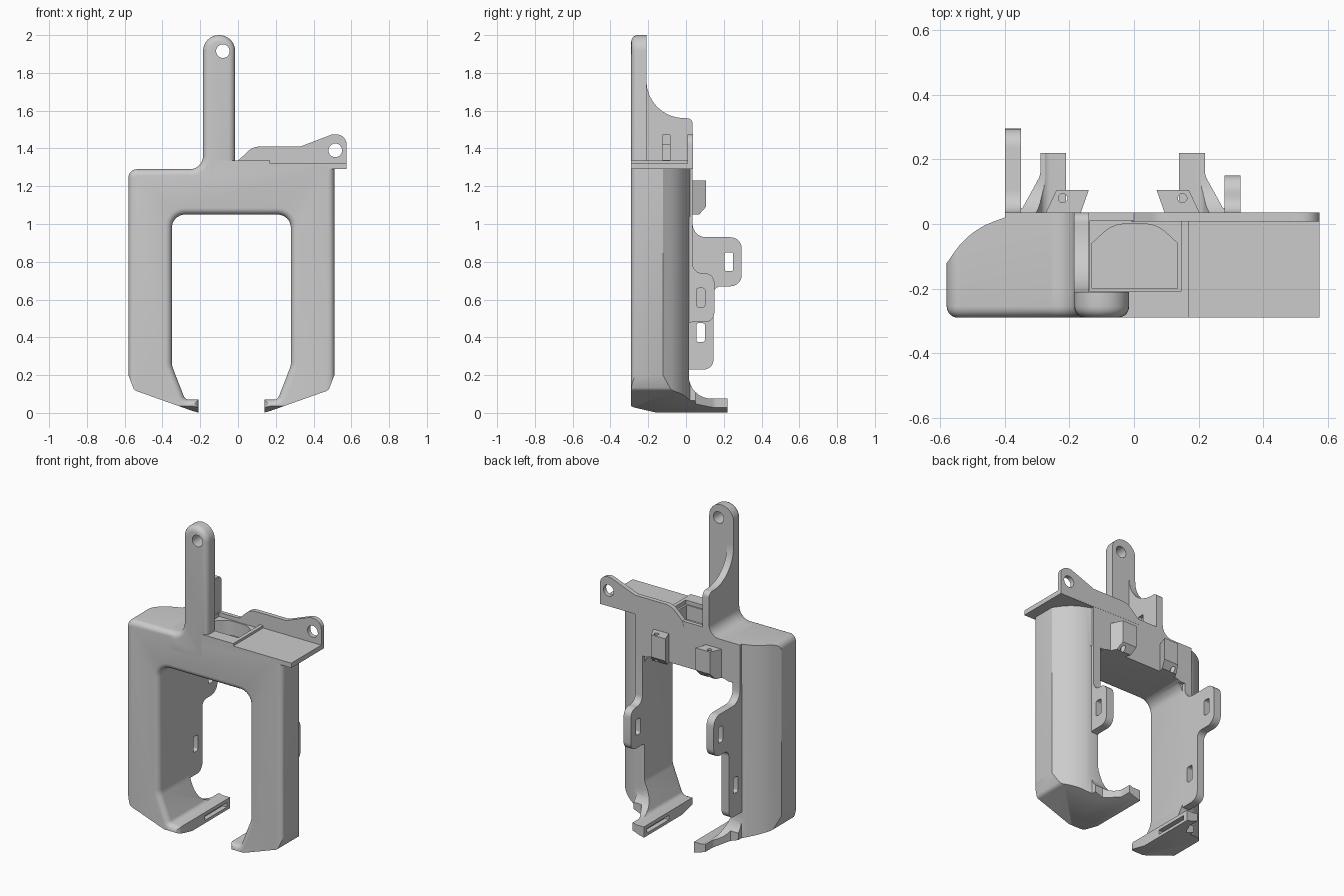
import bpy, bmesh, math
from mathutils import Vector, Matrix

cube = bpy.data.objects.get("Cube")
if cube:
    bpy.data.objects.remove(cube, do_unlink=True)

grey = bpy.data.materials.new("light_grey")
grey.use_nodes = True
COLOUR = (0.6, 0.6, 0.6, 1)
grey.diffuse_color = COLOUR
grey.node_tree.nodes["Principled BSDF"].inputs["Base Color"].default_value = COLOUR
MID = -0.035  # symmetry plane of the frame


def rounded(points, segs=8):
    """Turn (a, b, radius) corners into a 2D outline with arcs."""
    pts = [(Vector(p[:2]), p[2] if len(p) > 2 else 0) for p in points]
    out = []
    for i, (p, r) in enumerate(pts):
        if not r:
            out.append(p)
            continue
        u = (pts[i - 1][0] - p).normalized()
        v = (pts[(i + 1) % len(pts)][0] - p).normalized()
        half = u.angle(v) / 2
        centre = p + (u + v).normalized() * (r / math.sin(half))
        start = p + u * (r / math.tan(half)) - centre
        end = p + v * (r / math.tan(half)) - centre
        turn = math.pi - 2 * half
        sign = 1 if start.x * end.y - start.y * end.x > 0 else -1
        for k in range(segs + 1):
            out.append(centre + Matrix.Rotation(sign * turn * k / segs, 2) @ start)
    return out


def inset(outline, d):
    """Move every side of an outline inwards by d."""
    n = len(outline)
    area = sum(outline[i - 1].x * outline[i].y - outline[i - 1].y * outline[i].x for i in range(n))
    s = 1 if area > 0 else -1
    out = []
    for i, p in enumerate(outline):
        a = (p - outline[i - 1]).normalized()
        b = (outline[(i + 1) % n] - p).normalized()
        na, nb = Vector((-a.y, a.x)) * s, Vector((-b.y, b.x)) * s
        out.append(p + (na + nb) * (d / (1 + na.dot(nb))))
    return out


def prism(name, points, axis, lo, hi, edge=0):
    """Extrude an outline along an axis (x: y,z  y: x,z  z: x,y), rounding the low edge."""
    place = {"x": lambda p, t: (t, p.x, p.y), "y": lambda p, t: (p.x, t, p.y),
             "z": lambda p, t: (p.x, p.y, t)}[axis]
    outline = rounded(points)
    layers = [(outline, lo + edge), (outline, hi)]
    if edge:
        angles = [math.pi / 2 * k / 5 for k in range(5)]
        layers = [(inset(outline, edge * (1 - math.sin(a))), lo + edge * (1 - math.cos(a)))
                  for a in angles] + layers
    bm = bmesh.new()
    rings = [[bm.verts.new(place(p, t)) for p in pts] for pts, t in layers]
    bm.faces.new(rings[0])
    bm.faces.new(rings[-1][::-1])
    for a, b in zip(rings, rings[1:]):
        for i in range(len(a)):
            bm.faces.new((a[i], a[i - 1], b[i - 1], b[i]))
    if bm.calc_volume(signed=True) < 0:
        bmesh.ops.reverse_faces(bm, faces=bm.faces)
    mesh = bpy.data.meshes.new(name)
    bm.to_mesh(mesh)
    bm.free()
    ob = bpy.data.objects.new(name, mesh)
    bpy.context.collection.objects.link(ob)
    mesh.materials.append(grey)
    return ob


def measure(mesh):
    """Volume of a mesh and whether it is closed."""
    bm = bmesh.new()
    bm.from_mesh(mesh)
    result = bm.calc_volume(signed=True), all(e.is_manifold for e in bm.edges)
    bm.free()
    return result


def boolean(ob, tool, operation="DIFFERENCE"):
    """Combine with a tool, keeping the first solver result that is sound."""
    before, best = measure(ob.data)[0], ob.data
    mod = ob.modifiers.new("bool", "BOOLEAN")
    mod.operation, mod.object = operation, tool
    for solver in ("EXACT", "MANIFOLD"):
        mod.solver = solver
        bpy.context.view_layer.update()
        graph = bpy.context.evaluated_depsgraph_get()
        mesh = bpy.data.meshes.new_from_object(ob.evaluated_get(graph))
        volume, closed = measure(mesh)
        if 0.3 * before < volume < 0.9999 * before and (closed or best == ob.data):
            best = mesh
            if closed:
                break
    ob.modifiers.remove(mod)
    ob.data = best
    bpy.data.objects.remove(tool, do_unlink=True)


def finish(ob):
    bpy.ops.object.select_all(action="DESELECT")
    ob.select_set(True)
    bpy.context.view_layer.objects.active = ob
    bpy.ops.object.shade_smooth_by_angle(angle=math.radians(30))


def rect(a0, a1, b0, b1, r=0):
    return [(a0, b0, r), (a1, b0, r), (a1, b1, r), (a0, b1, r)]


def disc(a, b, r):
    return [(a + r * math.cos(k * math.tau / 32), b + r * math.sin(k * math.tau / 32))
            for k in range(32)]


def flip(points):
    return [(2 * MID - p[0], *p[1:]) for p in reversed(points)]


# Frame: legs, hooks and bridge, rounded at the front
inner = [(-0.21, -0.15), (-0.21, 0.07), (-0.28, 0.07, 0.03), (-0.35, 0.25, 0.1), (-0.35, 1.05, 0.07)]
front = inner + flip(inner) + [(0.51, -0.15), (0.51, 1.42), (-0.165, 1.42), (-0.165, 1.29),
                               (-0.58, 1.29, 0.045), (-0.58, -0.15)]
frame = prism("frame", front, "y", -0.29, 0.3, edge=0.035)

# Sloping undersides of the hooks and flat decks on the bridge
belly = [(-0.6, 0.253), (-0.55, 0.12, 0.03), (-0.24, 0.01), (-0.15, -0.015)]
decks = [(0.6, 1.305), (0.17, 1.305), (0.17, 1.335), (-0.155, 1.335), (-0.155, 1.5), (-0.6, 1.5)]
boolean(frame, prism("cut", belly + flip(belly) + decks, "y", -0.5, 0.5), "INTERSECT")

# Curved outer backs and hook horns in plan
plan = [(-0.62, -0.4), (-0.62, -0.18), (-0.51, -0.02, 0.25), (-0.4, 0.02), (-0.4, 0.05),
        (-0.345, 0.05), (-0.29, 0.15, 0.05), (-0.29, 0.25), (-0.2, 0.25), (-0.2, 0.05)]
boolean(frame, prism("cut", plan + flip(plan), "z", -0.3, 2.2), "INTERSECT")

# Hook sweep and back step from the side
side = [(-0.35, 0.07), (-0.28, 0.03, 0.03), (-0.15, 0), (0.22, 0), (0.22, 0.075), (0.015, 0.075, 0.12),
        (0.015, 1.04), (0.035, 1.04), (0.035, 1.6), (-0.35, 1.6)]
boolean(frame, prism("cut", side, "x", -0.8, 0.8), "INTERSECT")

# Deck pocket and slots in the hook ends
boolean(frame, prism("cut", rect(-0.138, 0.147, -0.208, 0.01), "z", 1.31, 1.4))
arch = [(-0.13, -0.2), (0.135, -0.2), (0.135, -0.06), (0.07, 0.0, 0.1), (-0.065, 0.0, 0.1), (-0.13, -0.06)]
boolean(frame, prism("cut", arch, "z", 1.22, 1.4))
for x in (-0.21, 2 * MID + 0.21):
    boolean(frame, prism("cut", rect(-0.03, 0.19, 0.02, 0.048), "x", x - 0.03, x + 0.03))
finish(frame)

# Hanging arm with filleted foot and hole
arm = prism("hanging_arm", [(-0.3, 1.15), (-0.015, 1.15), (-0.015, 2, 0.084), (-0.185, 2, 0.084),
                            (-0.185, 1.29, 0.07), (-0.3, 1.29)], "y", -0.29, -0.21, edge=0.035)
boolean(arm, prism("cut", disc(-0.08, 1.915, 0.036), "y", -0.4, 0))
finish(arm)

# Gusset behind the arm, with a recess
gusset = prism("arm_gusset", [(-0.3, 1.2), (-0.14, 1.2), (-0.14, 1.9), (-0.185, 1.9),
                              (-0.185, 1.29, 0.07), (-0.3, 1.29)], "y", -0.23, 0.1)
boolean(gusset, prism("cut", [(-0.3, 1.1), (0.035, 1.1), (0.035, 1.56, 0.03), (-0.21, 1.56, 0.2),
                              (-0.21, 2), (-0.3, 2)], "x", -0.5, 0.1), "INTERSECT")
boolean(gusset, prism("cut", rect(-0.125, -0.085, 1.34, 1.47), "x", -0.165, -0.1))
finish(gusset)

# Side shelf
finish(prism("shelf", rect(0.17, 0.575, -0.29, 0.035), "z", 1.29, 1.32))

# Rear ear plate with hole
ear = prism("ear_plate", [(-0.01, 1.3), (0.575, 1.29), (0.575, 1.475, 0.055), (0.5, 1.475, 0.05),
                          (0.33, 1.41, 0.03), (0.08, 1.41, 0.09), (0.0, 1.335)], "y", 0.008, 0.036)
boolean(ear, prism("cut", disc(0.515, 1.39, 0.036), "y", -0.1, 0.1))
finish(ear)

# Slotted strap tabs behind the legs
tall = prism("right_strap_tab", [
    (0.0, 0.23), (0.145, 0.23, 0.05), (0.145, 0.67, 0.04), (0.295, 0.67, 0.06), (0.295, 0.93, 0.06),
    (0.035, 0.93, 0.07), (0.035, 1.05), (0.0, 1.05)], "x", -0.4, -0.35)
for slot in (rect(0.205, 0.25, 0.75, 0.85, 0.012), rect(0.055, 0.1, 0.375, 0.475, 0.012)):
    boolean(tall, prism("cut", slot, "x", -0.5, -0.3))
finish(tall)
short = prism("left_strap_tab", [
    (0.0, 0.47), (0.03, 0.48), (0.15, 0.48, 0.05), (0.15, 0.74, 0.05), (0.035, 0.74, 0.05),
    (0.035, 1.05), (0.0, 1.05)], "x", 0.28, 0.33)
boolean(short, prism("cut", rect(0.055, 0.1, 0.56, 0.66, 0.012), "x", 0.2, 0.4))
finish(short)

# Pair of drilled clips on the back of the bridge
clip_plan = [(-0.28, 0.02), (-0.24, 0.105), (-0.14, 0.105), (-0.17, 0.02)]
clip_side = [(0.0, 1.05), (0.07, 1.05), (0.105, 1.09), (0.105, 1.24), (0.0, 1.24)]
for name, points, x in (("right_clip", clip_plan, -0.22), ("left_clip", flip(clip_plan), 0.15)):
    clip = prism(name, points, "z", 1.0, 1.23)
    boolean(clip, prism("cut", clip_side, "x", -0.5, 0.5), "INTERSECT")
    boolean(clip, prism("cut", disc(x, 0.08, 0.014), "z", 0.9, 1.4))
    finish(clip)
